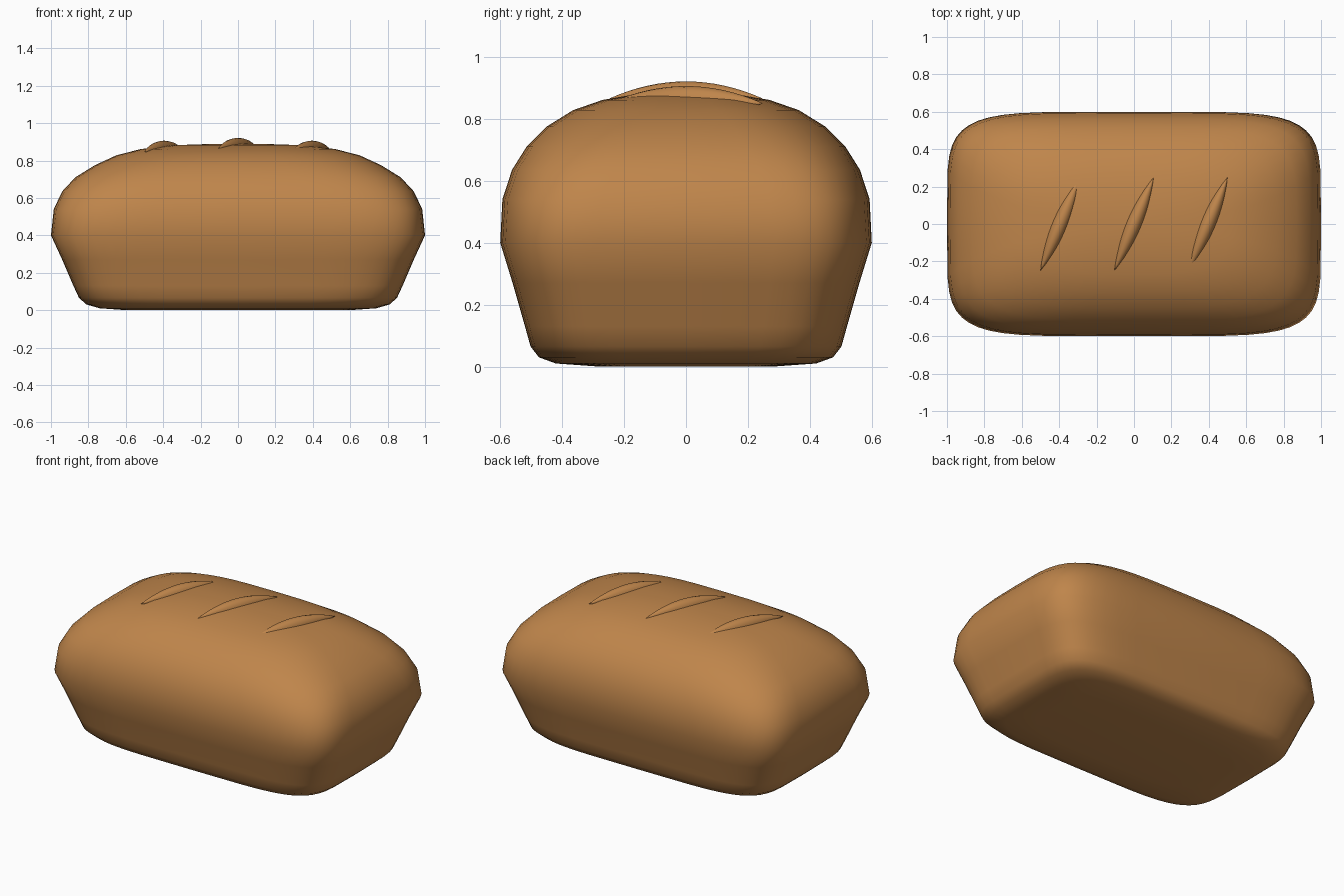
import bpy
import bmesh
from math import sin, cos, pi, copysign, atan2

cube = bpy.data.objects.get("Cube")
if cube:
    bpy.data.objects.remove(cube, do_unlink=True)

crust = bpy.data.materials.new("golden_crust")
crust.use_nodes = True
colour = (0.52, 0.235, 0.07, 1)
crust.diffuse_color = colour
crust.node_tree.nodes["Principled BSDF"].inputs["Base Color"].default_value = colour


def loft(name, rings):
    """Skin closed rings of equal length and close both ends."""
    bm = bmesh.new()
    loops = [[bm.verts.new(p) for p in ring] for ring in rings]
    count = len(loops[0])
    for a, b in zip(loops, loops[1:]):
        for i in range(count):
            j = (i + 1) % count
            bm.faces.new((a[i], a[j], b[j], b[i]))
    bm.faces.new(loops[0][::-1])
    bm.faces.new(loops[-1])
    bmesh.ops.recalc_face_normals(bm, faces=bm.faces[:])
    mesh = bpy.data.meshes.new(name)
    bm.to_mesh(mesh)
    bm.free()
    mesh.materials.append(crust)
    mesh.shade_smooth()
    obj = bpy.data.objects.new(name, mesh)
    bpy.context.collection.objects.link(obj)
    return obj


def rounded_ring(half_x, half_y, z, power, count=48):
    """Superellipse outline at one height."""
    ring = []
    for i in range(count):
        a = 2 * pi * i / count
        c, s = cos(a), sin(a)
        ring.append((half_x * copysign(abs(c) ** (2 / power), c),
                     half_y * copysign(abs(s) ** (2 / power), s), z))
    return ring


# Loaf: half length, half width, height, corner squareness
loaf_profile = [
    (0.60, 0.28, 0.0, 4), (0.74, 0.42, 0.01, 4.5), (0.81, 0.475, 0.03, 5),
    (0.85, 0.502, 0.065, 5.5), (0.88, 0.52, 0.13, 5.5), (0.94, 0.56, 0.27, 5.5),
    (1.0, 0.60, 0.40, 5.5), (0.985, 0.593, 0.54, 5.2), (0.94, 0.562, 0.635, 4.7),
    (0.87, 0.515, 0.71, 4.2), (0.765, 0.45, 0.775, 3.7), (0.65, 0.365, 0.828, 3.3),
    (0.52, 0.27, 0.861, 3), (0.34, 0.15, 0.882, 2.7), (0.16, 0.07, 0.888, 2.5),
    (0.02, 0.01, 0.89, 2),
]
loft("loaf", [rounded_ring(*level) for level in loaf_profile])


# Raised scores: slanted lens-shaped ridges along the crown
def score(name, x, peak):
    steps, sides = 16, 16
    heading = atan2(0.25, 0.105)
    along, across = (cos(heading), sin(heading)), (sin(heading), -cos(heading))
    rings = []
    for k in range(steps + 1):
        t = -0.995 + 1.99 * k / steps
        taper = 1 - t * t
        width, height = 0.042 * taper, 0.05 * taper
        base = peak - 0.05 - 0.006 * t * t
        ring = []
        for i in range(sides):
            a = 2 * pi * i / sides
            side, rise = width * cos(a), height * sin(a)
            ring.append((x + 0.27 * t * along[0] + side * across[0],
                         0.27 * t * along[1] + side * across[1], base + rise))
        rings.append(ring)
    loft(name, rings)


for label, x, peak in (("right", -0.395, 0.906), ("middle", 0, 0.921), ("left", 0.395, 0.906)):
    score(label + "_score", x, peak)
